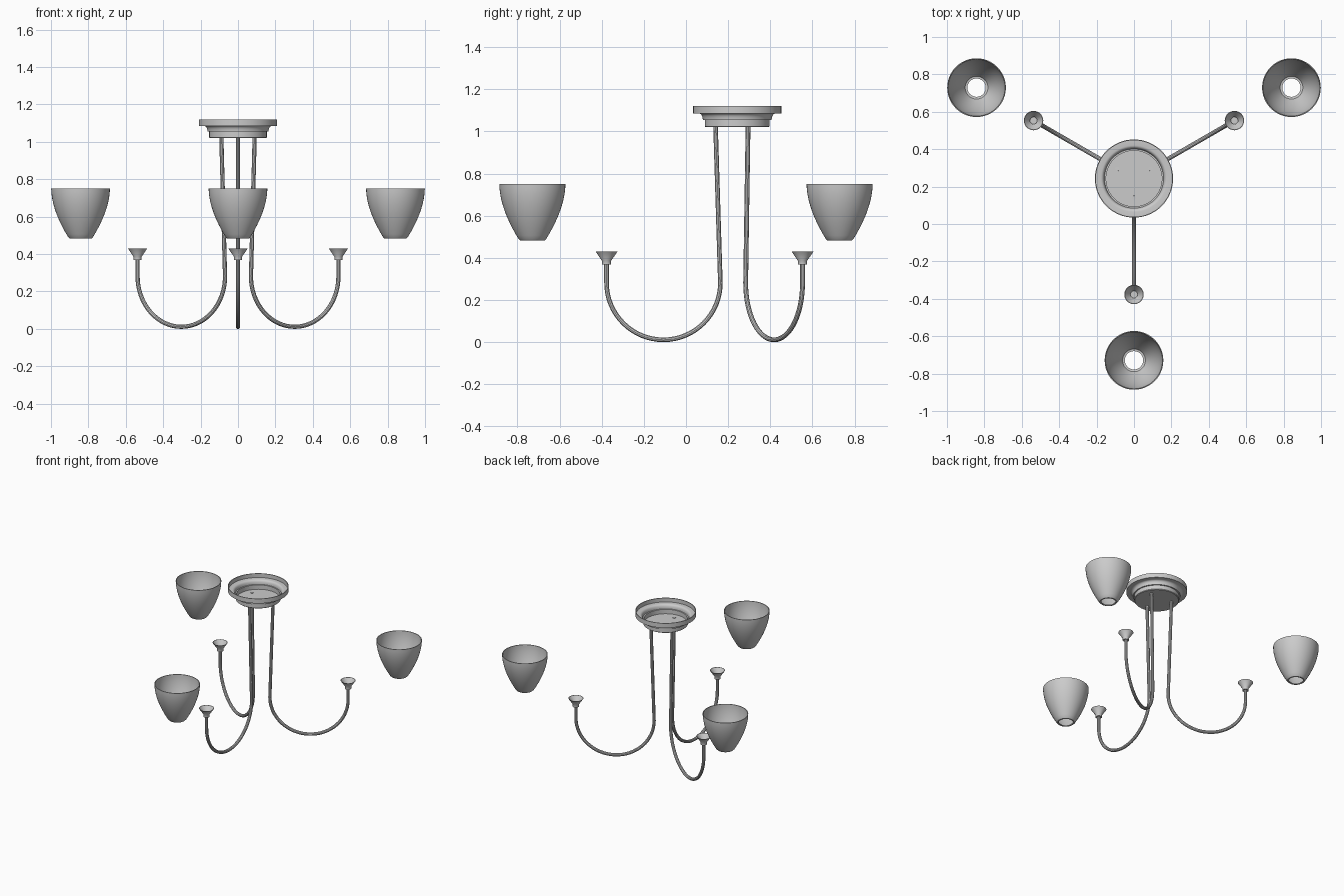
import bpy, bmesh, math
from mathutils import Vector
from mathutils.geometry import interpolate_bezier

if "Cube" in bpy.data.objects:
    bpy.data.objects.remove(bpy.data.objects["Cube"])

CENTRE_Y = 0.243
ANGLES = {"front": -90, "right": 30, "left": 150}


def finish(obj):
    bpy.ops.object.select_all(action='DESELECT')
    obj.select_set(True)
    bpy.context.view_layer.objects.active = obj
    bpy.ops.object.shade_smooth_by_angle(angle=math.radians(35))


def lathe(name, profile, loc, closed=False, segs=48):
    """Revolve (radius, z) points about a vertical axis."""
    bm = bmesh.new()
    vs = [bm.verts.new((r, 0, z)) for r, z in profile]
    edges = [bm.edges.new(p) for p in zip(vs, vs[1:])]
    if closed:
        edges.append(bm.edges.new((vs[-1], vs[0])))
    bmesh.ops.spin(bm, geom=vs + edges, axis=(0, 0, 1), cent=(0, 0, 0),
                   angle=math.tau, steps=segs)
    bmesh.ops.remove_doubles(bm, verts=bm.verts, dist=1e-5)
    bmesh.ops.recalc_face_normals(bm, faces=bm.faces)
    me = bpy.data.meshes.new(name)
    bm.to_mesh(me)
    bm.free()
    obj = bpy.data.objects.new(name, me)
    bpy.context.collection.objects.link(obj)
    obj.location = loc
    finish(obj)
    return obj


def tube(name, path, radius, loc, angle):
    """Round tube along a path in the local xz plane."""
    cu = bpy.data.curves.new(name, 'CURVE')
    cu.dimensions = '3D'
    cu.bevel_depth = radius
    cu.bevel_resolution = 3
    cu.use_fill_caps = True
    sp = cu.splines.new('POLY')
    sp.points.add(len(path) - 1)
    for p, (x, z) in zip(sp.points, path):
        p.co = (x, 0, z, 1)
    obj = bpy.data.objects.new(name, cu)
    bpy.context.collection.objects.link(obj)
    obj.location = loc
    obj.rotation_euler.z = angle
    bpy.ops.object.select_all(action='DESELECT')
    obj.select_set(True)
    bpy.context.view_layer.objects.active = obj
    bpy.ops.object.convert(target='MESH')
    finish(bpy.context.object)


def curve_points(a, b, c, d, n):
    return [(p.x, p.y) for p in interpolate_bezier(Vector(a), Vector(b), Vector(c), Vector(d), n)]


# Ceiling canopy: open pan with a wide rim, cove and stepped bottom
cove = curve_points((0.183, 1.085), (0.168, 1.084), (0.164, 1.07), (0.163, 1.054), 8)
canopy = [(0, 1.02), (0.15, 1.02), (0.154, 1.024), (0.154, 1.054)] + cove[::-1]
canopy += [(0.209, 1.085), (0.209, 1.12), (0.204, 1.12), (0.204, 1.09)]
canopy += [(r - 0.005, z + 0.005) for r, z in cove]
canopy += [(0.149, 1.059), (0.149, 1.026), (0, 1.026)]
lathe("ceiling_canopy", canopy, (0, CENTRE_Y, 0), segs=64)

# Arm path: slanted stem, half-circle sweep, short riser
arm = [(0.103, 1.03)]
arm += [(0.35 + 0.27 * math.cos(math.pi + math.pi * i / 32),
         0.281 + 0.27 * math.sin(math.pi + math.pi * i / 32)) for i in range(33)]
arm += [(0.62, 0.375)]

# Lamp cup: collar flaring into an open cone
cup = [(0, 0.368), (0.022, 0.368), (0.022, 0.386), (0.052, 0.43),
       (0.049, 0.43), (0.019, 0.388), (0.019, 0.378), (0, 0.378)]

# Glass shade: thin open bell with a hole in the base
bell = curve_points((0.066, 0.49), (0.115, 0.57), (0.155, 0.66), (0.157, 0.75), 16)
shade = [(0.049, 0.482), (0.058, 0.482)] + bell
shade += [(r - 0.005, z) for r, z in bell[::-1]] + [(0.056, 0.488), (0.049, 0.488)]

for side, deg in ANGLES.items():
    a = math.radians(deg)

    def at(r):
        return (r * math.cos(a), CENTRE_Y + r * math.sin(a), 0)

    tube(side + "_arm", arm, 0.0115, (0, CENTRE_Y, 0), a)
    lathe(side + "_lamp_cup", cup, at(0.62), segs=32)
    lathe(side + "_shade", shade, at(0.972), closed=True)
